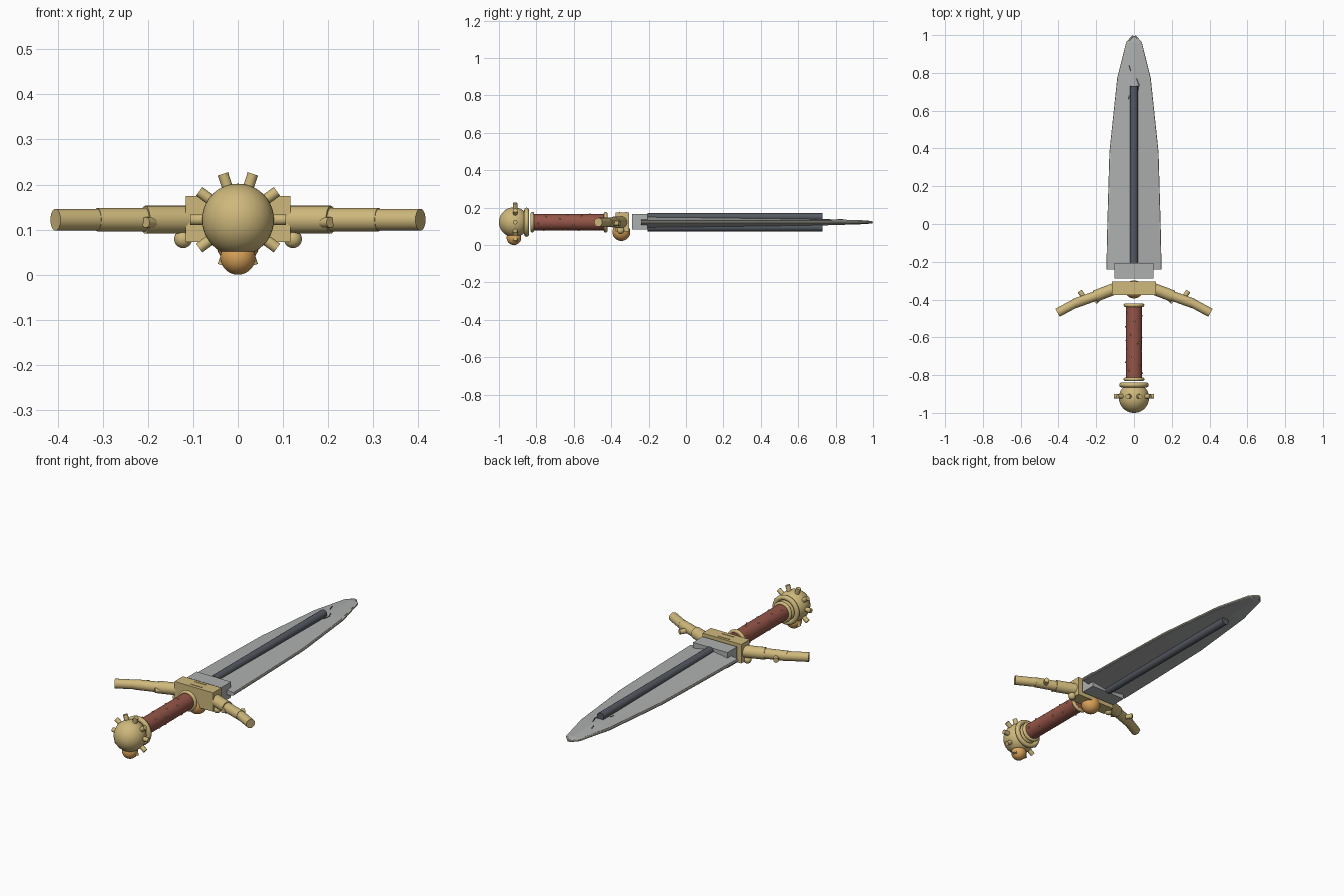
import bpy, bmesh, math, random
from mathutils import Vector

if "Cube" in bpy.data.objects:
    bpy.data.objects.remove(bpy.data.objects["Cube"])

random.seed(4)
Z = 0.122  # height of the sword's long axis


def material(name, rgb):
    m = bpy.data.materials.new(name)
    m.diffuse_color = (*rgb, 1)
    m.use_nodes = True
    m.node_tree.nodes["Principled BSDF"].inputs["Base Color"].default_value = m.diffuse_color
    return m


GOLD = material("gold", (0.62, 0.48, 0.20))
LEATHER = material("leather", (0.30, 0.09, 0.065))
AMBER = material("amber", (0.70, 0.36, 0.10))
STEEL = material("steel", (0.42, 0.43, 0.43))
DARK = material("dark_steel", (0.09, 0.10, 0.12))
EDGE = material("pale_edge", (0.60, 0.58, 0.48))


def finish(name, mat, smooth=True):
    o = bpy.context.object
    o.name = name
    o.data.materials.append(mat)
    if smooth:
        bpy.ops.object.shade_smooth_by_angle(angle=math.radians(35))
    return o


def rod(name, a, b, r, mat, r2=None, sides=24):
    a, b = Vector(a), Vector(b)
    d = b - a
    bpy.ops.mesh.primitive_cone_add(vertices=sides, radius1=r, radius2=r if r2 is None else r2,
                                    depth=d.length, location=(a + b) / 2,
                                    rotation=d.to_track_quat('Z', 'Y').to_euler())
    return finish(name, mat)


def ball(name, p, r, mat, seg=32):
    bpy.ops.mesh.primitive_uv_sphere_add(segments=seg, ring_count=seg // 2, radius=r, location=p)
    return finish(name, mat)


def ring(name, y, R, r):
    bpy.ops.mesh.primitive_torus_add(major_radius=R, minor_radius=r, major_segments=40, minor_segments=12,
                                     location=(0, y, Z), rotation=(math.pi / 2, 0, 0))
    return finish(name, GOLD)


def box(name, p, size, mat):
    bpy.ops.mesh.primitive_cube_add(size=1, location=p)
    bpy.context.object.scale = size
    bpy.ops.object.transform_apply(location=False, rotation=False)
    return finish(name, mat, False)


# blade: stations of (y, half width, half thickness at the ridge)
stations = [(-0.24, 0.14, 0.031), (0.0, 0.135, 0.028), (0.38, 0.124, 0.023),
            (0.77, 0.083, 0.016), (0.96, 0.036, 0.010), (0.995, 0.004, 0.006)]
bm = bmesh.new()
loops = []
for y, w, t in stations:
    e = min(0.008, t * 0.6)
    section = [(-w, -e), (0, -t), (w, -e), (w, e), (0, t), (-w, e)]
    loops.append([bm.verts.new((x, y, Z + z)) for x, z in section])
for a, b in zip(loops, loops[1:]):
    for i in range(6):
        j = (i + 1) % 6
        bm.faces.new((a[i], a[j], b[j], b[i]))
bm.faces.new(loops[0])
bm.faces.new(loops[-1][::-1])
bmesh.ops.recalc_face_normals(bm, faces=bm.faces)
mesh = bpy.data.meshes.new("blade")
bm.to_mesh(mesh)
bm.free()
mesh.materials.append(STEEL)
bpy.context.collection.objects.link(bpy.data.objects.new("blade", mesh))

# pale cutting edges
for s in (-1, 1):
    for (y0, w0, _), (y1, w1, _) in zip(stations, stations[1:]):
        rod("blade_edge", (s * w0, y0, Z), (s * w1, y1, Z), 0.006, EDGE, sides=8)

# dark ridge bars on both faces, and the blade shoulder
for s in (-1, 1):
    rod("ridge_bar", (0, -0.205, Z + s * 0.028), (0, 0.73, Z + s * 0.028), 0.021, DARK)
box("blade_shoulder", (0, -0.247, Z + 0.002), (0.206, 0.082, 0.084), STEEL)

# fine scratches near the tip
for x0, y0, x1, y1 in [(-0.03, 0.66, -0.025, 0.68), (0.02, 0.70, 0.028, 0.74),
                       (0.015, 0.77, 0.025, 0.74), (-0.027, 0.84, -0.018, 0.81)]:
    rod("scratch", (x0, y0, Z + 0.016), (x1, y1, Z + 0.016), 0.002, DARK, sides=6)

# guard block with gem
box("guard_block", (0, -0.341, Z + 0.002), (0.232, 0.072, 0.102), GOLD)
ball("guard_gem", (0, -0.346, 0.070), 0.048, AMBER)
for dy in (-0.015, 0.02):
    box("guard_inlay", (0, -0.341 + dy, Z + 0.053), (0.07, 0.006, 0.004), GOLD)

# drooping guard arms with thorns
path = [(0.09, -0.338), (0.206, -0.382), (0.312, -0.420), (0.405, -0.470)]
radii = [0.031, 0.026, 0.024]
for s in (-1, 1):
    for (x0, y0), (x1, y1), r in zip(path, path[1:], radii):
        rod("guard_arm", (s * x0, y0, Z), (s * x1, y1, Z), r, GOLD)
    for x, y in path[1:3]:
        ball("guard_joint", (s * x, y, Z), 0.024, GOLD, 20)
    rod("guard_thorn", (s * 0.255, -0.405, Z - 0.006), (s * 0.288, -0.355, Z - 0.006), 0.013, GOLD, sides=12)
    rod("guard_thorn", (s * 0.165, -0.37, Z - 0.006), (s * 0.205, -0.415, Z - 0.006), 0.012, GOLD, sides=12)
    ball("guard_bead", (s * 0.122, -0.35, 0.079), 0.020, GOLD, 20)

# leather grip with collars and small studs
rod("grip", (0, -0.83, Z), (0, -0.42, Z), 0.043, LEATHER, sides=32)
for y in (-0.43, -0.822):
    ring("grip_collar", y, 0.045, 0.010)
for i in range(24):
    a = i * 2.4 + random.uniform(-0.2, 0.2)
    y = -0.79 + i * 0.0145
    ball("grip_stud", (0.043 * math.cos(a), y, Z + 0.043 * math.sin(a)), 0.005, GOLD, 8)

# pommel with collar, ten radial studs and gem
ball("pommel", (0, -0.92, Z), 0.080, GOLD, 40)
ring("pommel_collar", -0.852, 0.065, 0.013)
for i in range(10):
    a = i * math.tau / 10
    c, s = math.cos(a), math.sin(a)
    rod("pommel_stud", (0.06 * c, -0.913, Z + 0.06 * s), (0.107 * c, -0.913, Z + 0.107 * s), 0.012, GOLD, sides=16)
ball("pommel_gem", (0, -0.92, 0.039), 0.039, AMBER)
